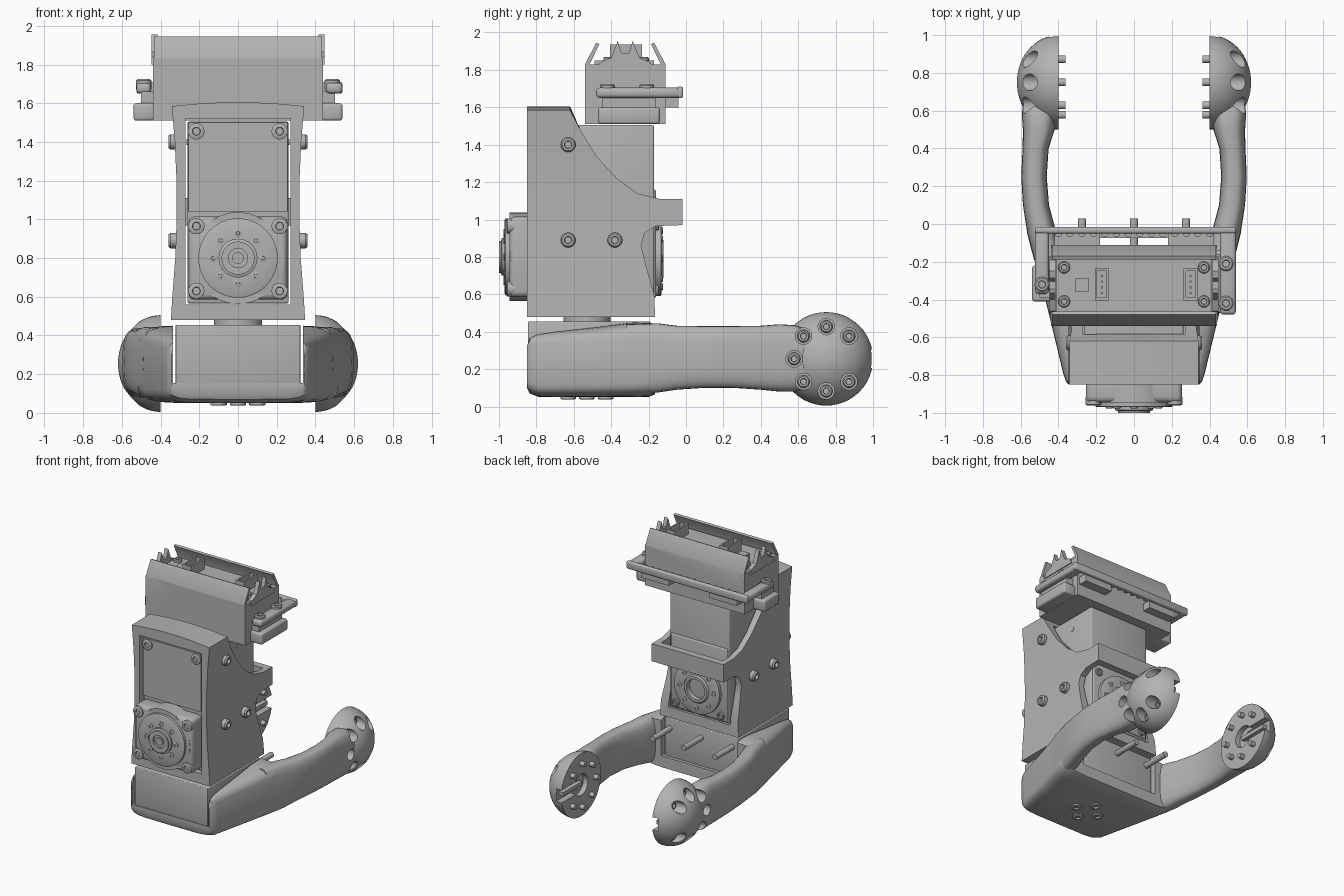
import bpy, bmesh, math
from mathutils import Vector, Matrix

if "Cube" in bpy.data.objects:
    bpy.data.objects.remove(bpy.data.objects["Cube"])

grey = bpy.data.materials.new("plain_grey")
grey.use_nodes = True
colour = (0.45, 0.45, 0.45, 1)
grey.diffuse_color = colour
grey.node_tree.nodes["Principled BSDF"].inputs["Base Color"].default_value = colour


def emit(bm, name):
    """Turn a bmesh into a smooth-by-angle object."""
    bmesh.ops.recalc_face_normals(bm, faces=bm.faces)
    me = bpy.data.meshes.new(name)
    bm.to_mesh(me)
    bm.free()
    me.materials.append(grey)
    ob = bpy.data.objects.new(name, me)
    bpy.context.collection.objects.link(ob)
    return ob


def bevel(bm, width, segments=3, verts=None):
    edges = [e for e in bm.edges if len(e.link_faces) == 2 and e.calc_face_angle() > 0.6
             and (verts is None or e.verts[0] in verts)]
    bmesh.ops.bevel(bm, geom=edges, offset=width, segments=segments, profile=0.5,
                    affect='EDGES', clamp_overlap=True)


def box(bm, lo, hi, round=0):
    lo, hi = Vector(lo), Vector(hi)
    m = Matrix.Translation((lo + hi) / 2) @ Matrix.Diagonal((*(hi - lo), 1))
    new = bmesh.ops.create_cube(bm, size=1, matrix=m)["verts"]
    if round:
        bevel(bm, round, 3, set(new))


def skin(bm, rings):
    """Join rings of points into a closed tube."""
    rings = [[bm.verts.new(p) for p in r] for r in rings]
    n = len(rings[0])
    for a, b in zip(rings, rings[1:]):
        for i in range(n):
            j = (i + 1) % n
            bm.faces.new((a[i], a[j], b[j], b[i]))
    bm.faces.new(rings[0][::-1])
    bm.faces.new(rings[-1])


def prism(bm, pts, x0, x1):
    skin(bm, [[(x, y, z) for y, z in pts] for x in (x0, x1)])


def lathe(bm, profile, at, axis, n=24):
    """Revolve (radius, height) points around an axis."""
    m = Matrix.Translation(at) @ Vector(axis).to_track_quat('Z', 'Y').to_matrix().to_4x4()
    turn = [2 * math.pi * i / n for i in range(n)]
    skin(bm, [[m @ Vector((r * math.cos(t), r * math.sin(t), h)) for t in turn]
              for r, h in profile])


def rod(bm, at, axis, r, h, n=24):
    lathe(bm, [(r, 0), (r, h)], at, axis, n)


def screw(bm, at, axis, r=0.04, h=0.03):
    lathe(bm, [(r, -0.03), (r, h * 0.7), (r * 0.8, h), (r * 0.5, h), (r * 0.45, h * 0.2)], at, axis, 18)


def section(y, x0, x1, z0, z1, power, n=32):
    """Rounded-rectangle ring across the y axis."""
    ring = []
    for i in range(n):
        c, s = math.cos(2 * math.pi * i / n), math.sin(2 * math.pi * i / n)
        ring.append(((x0 + x1) / 2 + (x1 - x0) / 2 * math.copysign(abs(c) ** (2 / power), c), y,
                     (z0 + z1) / 2 + (z1 - z0) / 2 * math.copysign(abs(s) ** (2 / power), s)))
    return ring


def apply(ob, kind, **settings):
    mod = ob.modifiers.new(kind, kind)
    for k, v in settings.items():
        setattr(mod, k, v)
    bpy.context.view_layer.objects.active = ob
    bpy.ops.object.modifier_apply(modifier=mod.name)


def boolean(ob, op, build, *args):
    bm = bmesh.new()
    build(bm, *args)
    tool = emit(bm, "cutter")
    apply(ob, 'BOOLEAN', operation=op, solver='EXACT', object=tool)
    bpy.data.objects.remove(tool)


# Upper casing: side profile, rounded, waisted, with an arched top and open middle
bm = bmesh.new()
prism(bm, [(-.85, .48), (-.85, 1.585), (-.62, 1.585), (-.56, 1.47), (-.48, 1.34), (-.37, 1.22),
           (-.26, 1.14), (-.14, 1.11), (-.02, 1.11), (-.02, .97), (-.16, .965), (-.22, .93),
           (-.24, .86), (-.21, .74), (-.17, .6), (-.165, .48)], -.34, .34)
bevel(bm, .045, 4)
for z in (.6, .8, 1, 1.2, 1.4):
    bmesh.ops.bisect_plane(bm, geom=bm.verts[:] + bm.edges[:] + bm.faces[:],
                           plane_co=(0, 0, z), plane_no=(0, 0, 1))
for x in (-.2, -.1, 0, .1, .2):
    bmesh.ops.bisect_plane(bm, geom=bm.verts[:] + bm.edges[:] + bm.faces[:],
                           plane_co=(x, 0, 0), plane_no=(1, 0, 0))
for v in bm.verts:
    if v.co.z > 1.5:
        v.co.z += .02 * (1 - (v.co.x / .34) ** 2)
    v.co.x *= .93 + .09 * min(1, ((v.co.z - 1.08) / .55) ** 2)
casing = emit(bm, "upper_casing")
boolean(casing, 'DIFFERENCE', box, (-.272, -1, .56), (.272, -.075, 1.52))

# Upper motor body
bm = bmesh.new()
box(bm, (-.262, -.82, .565), (.262, -.17, 1.505), .012)
box(bm, (-.255, -.83, 1.04), (.255, -.8, 1.5))
box(bm, (-.25, -.2, .58), (.25, -.16, 1.16), .01)
emit(bm, "upper_motor")

# Front output: mounting plate, disc and hub
bm = bmesh.new()
box(bm, (-.255, -.945, .585), (.255, -.8, 1.015), .03)
rod(bm, (0, -.8, .8), (0, -1, 0), .237, .145, 48)
lathe(bm, [(.205, 0), (.205, .025), (.195, .03), (.1, .03), (.1, .045), (.085, .05), (.085, .06),
           (.05, .06), (.05, .045), (.03, .045), (.03, .055), (.02, .055)], (0, -.94, .8), (0, -1, 0), 48)
emit(bm, "front_output")

# Rear idler disc
bm = bmesh.new()
lathe(bm, [(.2, 0), (.2, .035), (.19, .04), (.11, .04), (.1, .05), (.08, .05), (.08, .01)],
      (0, -.17, .79), (0, 1, 0), 48)
emit(bm, "rear_idler")

# Screws on the motor front, discs and casing sides
bm = bmesh.new()
for s in (-1, 1):
    for z, y in ((.63, -.945), (.965, -.945), (1.455, -.83)):
        screw(bm, (s * .215, y, z), (0, -1, 0), .042, .015)
    for z in (.62, .97):
        screw(bm, (s * .2, -.16, z), (0, 1, 0), .03, .015)
    for y, z in ((-.63, 1.4), (-.63, .89), (-.38, .89)):
        screw(bm, (s * .325, y, z), (s, 0, 0), .04, .035)
    rod(bm, (s * .255, -.38, 1.4), (s, 0, 0), .016, .01, 12)
for i in range(8):
    a = i * math.pi / 4
    c, d = .13 * math.cos(a), .13 * math.sin(a)
    screw(bm, (c, -.97, .8 + d), (0, -1, 0), .02, .006)
    screw(bm, (c * 1.15, -.13, .79 + d * 1.15), (0, 1, 0), .02, .006)
emit(bm, "casing_screws")

# Lower cradle with a channel for the second motor
bm = bmesh.new()
skin(bm, [section(y, -w, w, a, b, 7) for y, w, a, b in (
    (-.85, .345, .1, .35), (-.835, .36, .07, .385), (-.79, .375, .052, .4), (-.5, .445, .05, .425),
    (-.3, .495, .05, .45), (-.2, .52, .052, .452), (-.165, .51, .065, .44))])
cradle = emit(bm, "lower_cradle")
boolean(cradle, 'DIFFERENCE', box, (-.335, -1, .155), (.335, 0, .6))

# Second motor, its turning disc, rear pins and base screws
bm = bmesh.new()
box(bm, (-.322, -.845, .15), (.322, -.19, .455), .006)
rod(bm, (0, -.53, .45), (0, 0, 1), .125, .04, 32)
emit(bm, "lower_motor")
bm = bmesh.new()
for x in (-.275, 0, .275):
    rod(bm, (x, -.2, .38), (0, 1, 0), .022, .23, 12)
for x, y in ((.1, 0), (-.1, 0), (0, .1), (0, -.1)):
    screw(bm, (x, y - .53, .052), (0, 0, -1), .042, .015)
emit(bm, "lower_pins_and_screws")

# Arms: lofted limb joined to a domed end, then drilled and slotted
HUB = Vector((.4, .75, .255))
bm = bmesh.new()
skin(bm, [section(y, a, b, c, d, 3) for y, a, b, c, d in (
    (-.32, .37, .49, .07, .44), (-.15, .385, .54, .075, .445), (-.05, .41, .565, .09, .432),
    (.1, .45, .588, .1, .43), (.25, .462, .597, .1, .43), (.4, .452, .59, .09, .432),
    (.5, .42, .588, .08, .44), (.58, .41, .595, .08, .435), (.66, .41, .585, .1, .41))])
arms = emit(bm, "arms")


def dome(bm):
    steps = [i * math.pi / 30 for i in range(15)]
    lathe(bm, [(.25 * math.cos(t), .22 * math.sin(t)) for t in steps], HUB, (1, 0, 0), 48)


boolean(arms, 'UNION', dome)
ring = [Vector((0, math.cos(i * math.pi / 4), math.sin(i * math.pi / 4))) * .172 for i in range(8)]
for p in ring[1:]:
    boolean(arms, 'DIFFERENCE', rod, HUB + p + Vector((.07, 0, 0)), (1, 0, 0), .044, .3)
boolean(arms, 'DIFFERENCE', rod, HUB - Vector((.1, 0, 0)), (1, 0, 0), .085, .14)
boolean(arms, 'DIFFERENCE', box, (.3, .75, .205), (.45, 1.1, .305))
apply(arms, 'MIRROR')

# Pegs on the inner arm faces, with their heads inside the drilled holes
bm = bmesh.new()
for p in ring[1:]:
    screw(bm, HUB + p + Vector((.075, 0, 0)), (1, 0, 0), .034, .03)
    rod(bm, HUB + p + Vector((-.038, 0, 0)), (1, 0, 0), .02, .1, 12)
box(bm, (.41, .72, .24), (.46, .96, .27))
pegs = emit(bm, "arm_pegs")
apply(pegs, 'MIRROR')

# Controller housing with side openings
bm = bmesh.new()
box(bm, (-.44, -.54, 1.51), (.44, -.11, 1.83))
housing = emit(bm, "controller_housing")
for x in (-.45, .45):
    boolean(housing, 'DIFFERENCE', box, (x - .06, -.4, 1.535), (x + .06, -.25, 1.64))

# Leaning long walls and crown-shaped ends
bm = bmesh.new()
for s in (-1, 1):
    prism(bm, [(-.325 + s * d, z) for d, z in ((.215, 1.6), (.215, 1.83), (.155, 1.945), (.138, 1.938),
                                               (.19, 1.83), (.19, 1.6))], -.435, .435)
    prism(bm, [(-.48, 1.8), (-.46, 1.84), (-.4, 1.865), (-.365, 1.955), (-.345, 1.89), (-.305, 1.89),
               (-.285, 1.955), (-.25, 1.865), (-.19, 1.84), (-.17, 1.8)], s * .415, s * .447)
emit(bm, "controller_walls")

# Circuit board with sockets, chip and screws
bm = bmesh.new()
box(bm, (-.41, -.49, 1.82), (.41, -.17, 1.85))
box(bm, (-.31, -.36, 1.84), (-.24, -.285, 1.87))
for x in (-.17, .3):
    for lo, hi in (((x - .037, -.405), (x - .025, -.235)), ((x + .025, -.405), (x + .037, -.235)),
                   ((x - .025, -.405), (x + .025, -.39)), ((x - .025, -.25), (x + .025, -.235))):
        box(bm, (*lo, 1.84), (*hi, 1.935))
    for i in range(4):
        rod(bm, (x, -.365 + i * .03, 1.84), (0, 0, 1), .007, .06, 8)
for x in (-.37, .37):
    for y in (-.41, -.23):
        screw(bm, (x, y, 1.85), (0, 0, 1), .032, .02)
emit(bm, "circuit_board")

# Guard rail with scalloped rear bar, mounting ears and ear screws
bm = bmesh.new()
box(bm, (-.525, -.05, 1.65), (.54, -.015, 1.71), .012)
box(bm, (.455, -.48, 1.65), (.54, -.02, 1.705), .02)
box(bm, (-.525, -.37, 1.65), (-.45, -.02, 1.705), .02)
for i in range(14):
    rod(bm, (-.4 + i * .0615, -.05, 1.655), (0, 0, 1), .02, .045, 12)
for x in (-.3, .3):
    box(bm, (x - .12, -.12, 1.6), (x + .12, -.04, 1.66))
emit(bm, "guard_rail")
bm = bmesh.new()
box(bm, (.43, -.47, 1.51), (.54, -.14, 1.6), .015)
box(bm, (.43, -.45, 1.59), (.5, -.16, 1.66))
box(bm, (-.54, -.41, 1.51), (-.43, -.22, 1.6), .015)
box(bm, (-.5, -.39, 1.59), (-.43, -.24, 1.66))
for x, y in ((.487, -.21), (.487, -.42), (-.487, -.32)):
    screw(bm, (x, y, 1.7), (0, 0, 1), .04, .025)
emit(bm, "mounting_ears")

# Smooth shading with sharp edges kept
bpy.ops.object.select_all(action='DESELECT')
for ob in bpy.context.scene.objects:
    if ob.type == 'MESH':
        ob.select_set(True)
        bpy.context.view_layer.objects.active = ob
bpy.ops.object.shade_smooth_by_angle(angle=math.radians(32))
